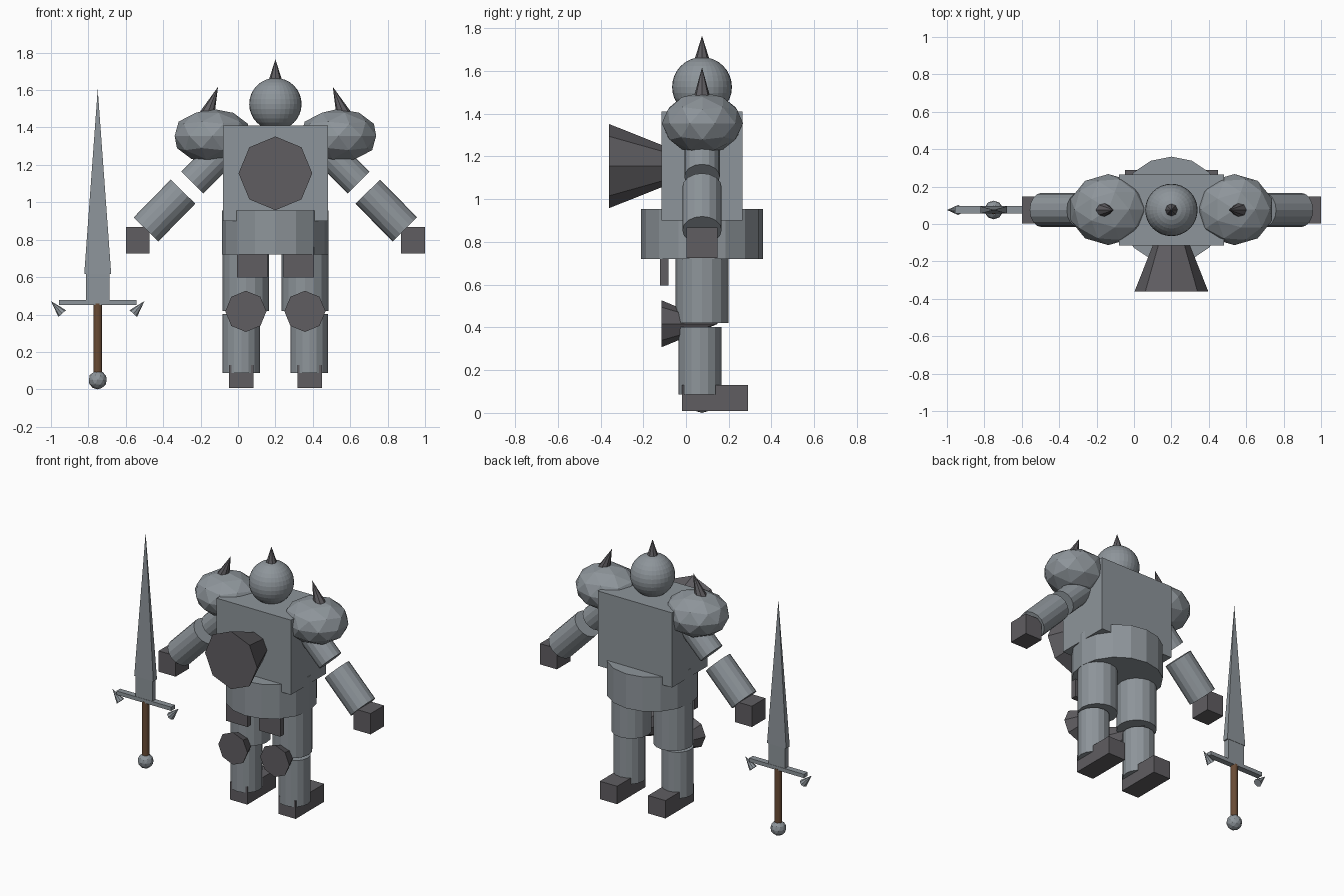
import bpy, bmesh
from mathutils import Vector, Matrix

if "Cube" in bpy.data.objects:
    bpy.data.objects.remove(bpy.data.objects["Cube"])

CX, CY = 0.2, 0.075      # centre line of the armoured figure
SX = -0.75               # centre line of the sword


def material(name, rgb):
    m = bpy.data.materials.new(name)
    m.diffuse_color = (*rgb, 1)
    m.use_nodes = True
    m.node_tree.nodes["Principled BSDF"].inputs["Base Color"].default_value = m.diffuse_color
    return m


STEEL = material("light steel", (0.27, 0.30, 0.325))
DARK = material("dark steel", (0.115, 0.11, 0.12))
LEATHER = material("brown leather", (0.14, 0.07, 0.035))


def finish(name, bm, mat):
    bmesh.ops.recalc_face_normals(bm, faces=bm.faces)
    me = bpy.data.meshes.new(name)
    bm.to_mesh(me)
    bm.free()
    me.materials.append(mat)
    ob = bpy.data.objects.new(name, me)
    bpy.context.collection.objects.link(ob)
    return ob


def box(name, x, y, z, mat, top=1.0):
    """Box from (min, max) ranges; top scales the upper face (0 = point)."""
    bm = bmesh.new()
    bmesh.ops.create_cube(bm, size=1)
    for v in bm.verts:
        s = top if v.co.z > 0 else 1
        v.co = Vector(((x[0] + x[1]) / 2 + v.co.x * s * (x[1] - x[0]),
                       (y[0] + y[1]) / 2 + v.co.y * s * (y[1] - y[0]),
                       z[1] if v.co.z > 0 else z[0]))
    if top == 0:
        bmesh.ops.remove_doubles(bm, verts=bm.verts, dist=1e-5)
    return finish(name, bm, mat)


def rod(name, a, b, r1, r2, sides, mat):
    """Cylinder or cone running from point a to point b."""
    a, b = Vector(a), Vector(b)
    d = b - a
    rot = Vector((0, 0, 1)).rotation_difference(d.normalized()).to_matrix().to_4x4()
    bm = bmesh.new()
    bmesh.ops.create_cone(bm, cap_ends=True, segments=sides, radius1=r1, radius2=r2,
                          depth=d.length, matrix=Matrix.Translation((a + b) / 2) @ rot)
    if r2 == 0:
        bmesh.ops.remove_doubles(bm, verts=bm.verts, dist=1e-5)
    return finish(name, bm, mat)


def ball(name, centre, radii, mat):
    """Faceted ball."""
    bm = bmesh.new()
    bmesh.ops.create_icosphere(bm, subdivisions=2, radius=1,
                               matrix=Matrix.Translation(centre) @ Matrix.Diagonal((*radii, 1)))
    return finish(name, bm, mat)


# Head with spike
bm = bmesh.new()
bmesh.ops.create_uvsphere(bm, u_segments=32, v_segments=16, radius=0.14,
                          matrix=Matrix.Translation((CX, CY, 1.525)))
finish("head", bm, STEEL)
rod("head_spike", (CX, CY, 1.645), (CX, CY, 1.765), 0.038, 0, 8, DARK)

# Torso, chest cone and waist
box("torso", (-0.08, 0.48), (-0.115, 0.265), (0.9, 1.41), STEEL)
rod("chest_cone", (CX, -0.36, 1.155), (CX, 0.135, 1.155), 0.197, 0, 8, DARK)
rod("waist", (CX, CY, 0.72), (CX, CY, 0.955), 0.285, 0.285, 16, STEEL)

# Paired limbs, mirrored about the figure's centre line
for side, s in (("left", 1), ("right", -1)):
    def X(d):
        return CX + s * d

    def span(d0, d1):
        return tuple(sorted((X(d0), X(d1))))

    # Shoulder guard with spike leaning inwards
    ball(side + "_shoulder", (X(0.337), CY + 0.002, 1.355), (0.212, 0.19, 0.145), STEEL)
    rod(side + "_shoulder_spike", (X(0.367), CY, 1.465), (X(0.307), CY, 1.617),
        0.042, 0, 8, DARK)

    # Arm and fist
    rod(side + "_upper_arm", (X(0.29), CY, 1.26), (X(0.445), CY, 1.105),
        0.083, 0.083, 16, STEEL)
    rod(side + "_forearm", (X(0.494), CY, 1.057), (X(0.692), CY, 0.855),
        0.092, 0.092, 16, STEEL)
    box(side + "_fist", span(0.672, 0.8), (0.002, 0.147), (0.725, 0.867), DARK)

    # Leg, hip plate, knee cone and foot
    rod(side + "_thigh", (X(0.158), CY, 0.42), (X(0.158), CY, 0.8),
        0.125, 0.125, 16, STEEL)
    rod(side + "_shin", (X(0.182), 0.065, 0.087), (X(0.182), 0.065, 0.402),
        0.1, 0.1, 16, STEEL)
    box(side + "_hip_plate", span(0.043, 0.205), (-0.122, -0.083), (0.597, 0.76), DARK)
    rod(side + "_knee_cone", (X(0.158), -0.115, 0.417), (X(0.158), 0.15, 0.417),
        0.11, 0, 8, DARK)
    box(side + "_foot", span(0.117, 0.248), (-0.018, 0.29), (0.008, 0.13), DARK)

# Sword
ball("pommel", (SX, CY, 0.05), (0.05, 0.05, 0.05), STEEL)
rod("grip", (SX, CY, 0.08), (SX, CY, 0.46), 0.023, 0.023, 16, LEATHER)
box("crossguard", (SX - 0.207, SX + 0.207), (CY - 0.02, CY + 0.02), (0.452, 0.478), STEEL)
box("blade_base", (SX - 0.063, SX + 0.063), (CY - 0.018, CY + 0.018), (0.478, 0.625), STEEL)
box("blade", (SX - 0.072, SX + 0.072), (CY - 0.02, CY + 0.02), (0.617, 1.605), STEEL, top=0)
for side, s in (("left", 1), ("right", -1)):
    rod(side + "_guard_tip", (SX + s * 0.19, CY, 0.405), (SX + s * 0.25, CY, 0.472),
        0.027, 0, 8, STEEL)
